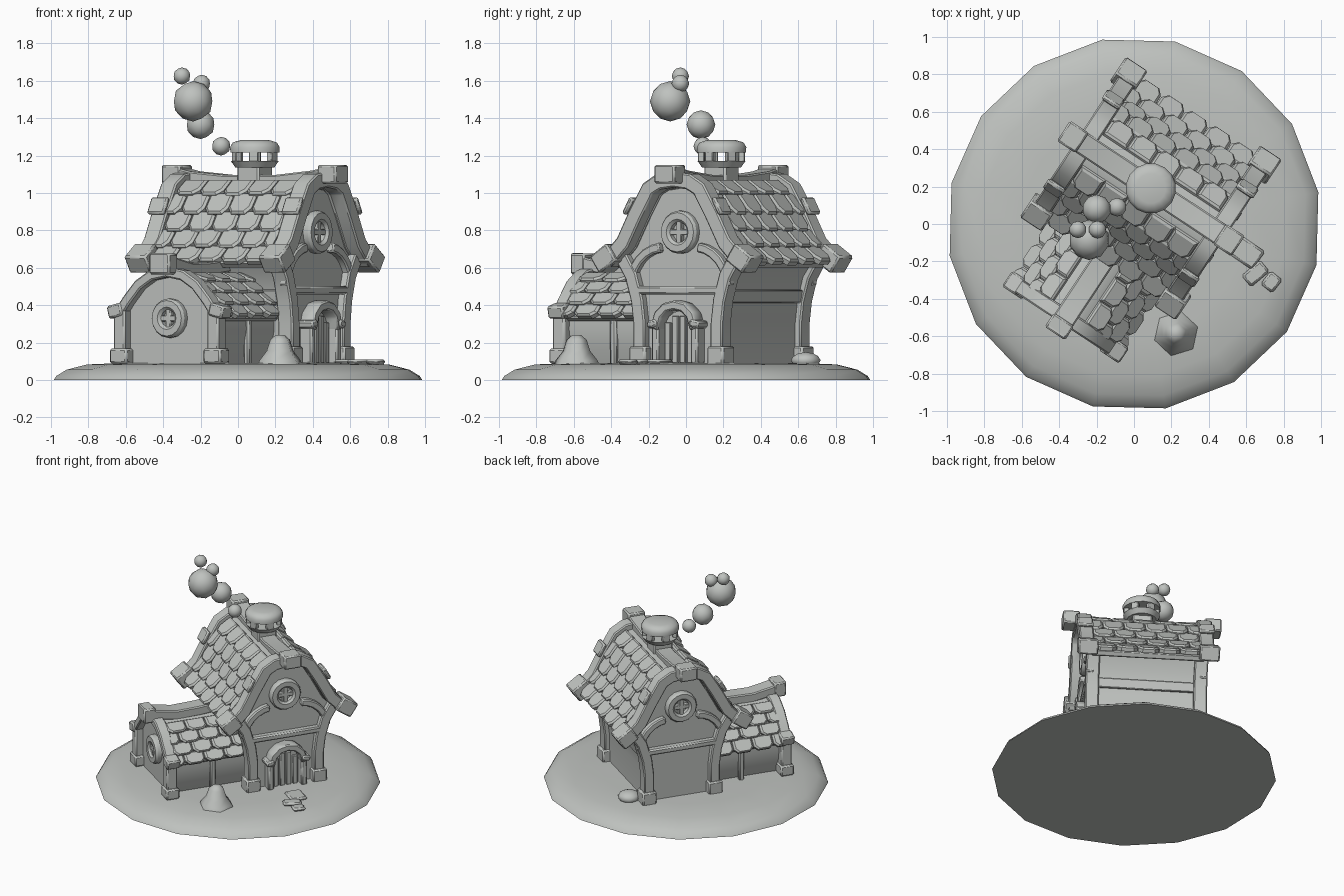
import bpy, bmesh, math, random
from mathutils import Matrix, Vector

if "Cube" in bpy.data.objects:
    bpy.data.objects.remove(bpy.data.objects["Cube"])

random.seed(4)
stone = bpy.data.materials.new("pale_grey")
stone.diffuse_color = (0.52, 0.54, 0.52, 1)
stone.use_nodes = True
stone.node_tree.nodes["Principled BSDF"].inputs["Base Color"].default_value = stone.diffuse_color

# house frame: x = ridge direction out of the front gable, y = across
H = Matrix.Translation((0.09, 0.19, 0)) @ Matrix.Rotation(math.radians(-33.5), 4, 'Z')
BACK = H @ Matrix.Rotation(math.pi, 4, 'Z')
W = H @ Matrix.Rotation(-math.pi / 2, 4, 'Z')      # wing frame
I = Matrix.Identity(4)


def finish(name, bm, M=I, bevel=0.0, angle=32):
    bmesh.ops.recalc_face_normals(bm, faces=bm.faces[:])
    me = bpy.data.meshes.new(name)
    bm.to_mesh(me)
    bm.free()
    me.transform(M)
    me.materials.append(stone)
    me.shade_smooth()
    me.set_sharp_from_angle(angle=math.radians(angle))
    ob = bpy.data.objects.new(name, me)
    bpy.context.collection.objects.link(ob)
    if bevel:
        b = ob.modifiers.new("bevel", 'BEVEL')
        b.width, b.segments, b.limit_method = bevel, 1, 'ANGLE'
    return ob


def prism(name, pts, a, b, M, axis='x', bevel=0.0):
    """Extrude a closed polygon in the yz (or xz) plane from a to b."""
    bm = bmesh.new()
    put = (lambda t, p: (t, p[0], p[1])) if axis == 'x' else (lambda t, p: (p[0], t, p[1]))
    A = [bm.verts.new(put(a, p)) for p in pts]
    B = [bm.verts.new(put(b, p)) for p in pts]
    bm.faces.new(A)
    bm.faces.new(B[::-1])
    for i in range(len(pts)):
        j = (i + 1) % len(pts)
        bm.faces.new((A[i], A[j], B[j], B[i]))
    return finish(name, bm, M, bevel)


def offset(path, d):
    out = []
    for i, p in enumerate(path):
        q0, q1 = Vector(path[max(i - 1, 0)]), Vector(path[min(i + 1, len(path) - 1)])
        t = (q1 - q0).normalized()
        out.append((p[0] - t.y * d, p[1] + t.x * d))
    return out


def strip(name, path, thick, a, b, M, bevel=0.008):
    return prism(name, path + offset(path, -thick)[::-1], a, b, M, bevel=bevel)


def box(name, c, s, M, tilt=0.0, bevel=0.01):
    bm = bmesh.new()
    bmesh.ops.create_cube(bm, size=1)
    bm.transform(Matrix.Translation(c) @ Matrix.Rotation(tilt, 4, 'X') @ Matrix.Diagonal((*s, 1)))
    return finish(name, bm, M, bevel)


def lathe(name, prof, n, M=I, phase=0.0, angle=32):
    bm = bmesh.new()
    rings = [[bm.verts.new((r * math.cos(phase + 2 * math.pi * k / n),
                            r * math.sin(phase + 2 * math.pi * k / n), z)) for k in range(n)] for r, z in prof]
    for A, B in zip(rings, rings[1:]):
        for k in range(n):
            bm.faces.new((A[k], A[(k + 1) % n], B[(k + 1) % n], B[k]))
    bm.faces.new(rings[0])
    bm.faces.new(rings[-1])
    return finish(name, bm, M, 0, angle)


def ball(name, c, r, squash=(1, 1, 1), sub=2):
    bm = bmesh.new()
    bmesh.ops.create_icosphere(bm, subdivisions=sub, radius=r)
    return finish(name, bm, Matrix.Translation(c) @ Matrix.Diagonal((*squash, 1)), 0, 45)


def full(half):
    return [(-y, z) for y, z in half[:0:-1]] + half


def arc(cy, cz, r, a0, a1, n):
    return [(cy + r * math.cos(math.radians(a0 + (a1 - a0) * i / n)),
             cz + r * math.sin(math.radians(a0 + (a1 - a0) * i / n))) for i in range(n + 1)]


def tiles(name, path, rows, x0, x1, cols, M):
    """Staggered shield tiles down both slopes of a half roof path."""
    P = [Vector(p) for p in path]
    seg = [(b - a).length for a, b in zip(P, P[1:])]

    def at(s):
        for a, b, l in zip(P, P[1:], seg):
            if s <= l:
                return a.lerp(b, s / l)
            s -= l
        return P[-1] + (P[-1] - P[-2]).normalized() * s
    bm, w, L = bmesh.new(), (x1 - x0) / cols, sum(seg)
    shape = [(-.5, 0), (-.5, .72), (-.3, 1), (.3, 1), (.5, .72), (.5, 0)]
    for side in (1, -1):
        for k in range(rows):
            top, bot = at(k * L / rows), at((k + 1.22) * L / rows + random.uniform(-.006, .006))
            d = bot - top
            n = Vector((-d.y, d.x)).normalized()
            for c in range(cols + k % 2):
                cx = x0 + w * (c + (0 if k % 2 else .5))
                lift = random.uniform(.012, .022)
                rings = []
                for h, sc in ((-.01, .97), (.016, .97), (.027, .8)):
                    ring = []
                    for s, t in shape:
                        q = top + d * (.5 + (t - .5) * (sc + .02)) + n * (h + lift * t)
                        x = min(max(cx + s * w * sc, x0), x1)
                        ring.append(bm.verts.new((x, side * q.x, q.y)))
                    rings.append(ring)
                for A, B in zip(rings, rings[1:]):
                    for i in range(6):
                        bm.faces.new((A[i], A[(i + 1) % 6], B[(i + 1) % 6], B[i]))
                bm.faces.new(rings[0])
                bm.faces.new(rings[-1])
    finish(name, bm, M)


def window(name, x, z, r, M):
    bm = bmesh.new()
    prof, n = [(r - .04, 0), (r - .04, .03), (r - .025, .045), (r + .01, .045), (r + .02, .03), (r + .02, 0)], 16
    rings = [[bm.verts.new((x + d, q * math.cos(2 * math.pi * k / n), z + q * math.sin(2 * math.pi * k / n)))
              for k in range(n)] for q, d in prof]
    for A, B in zip(rings, rings[1:]):
        for k in range(n):
            bm.faces.new((A[k], A[(k + 1) % n], B[(k + 1) % n], B[k]))
    finish(name + "_ring", bm, M)
    box(name + "_bar_upright", (x + .015, 0, z), (.035, .032, 2 * r - .06), M, bevel=.004)
    box(name + "_bar_across", (x + .015, 0, z), (.033, 2 * r - .06, .032), M, bevel=.004)


# ground disc
lathe("ground", [(1, 0), (.985, .022), (.93, .055), (.82, .083), (.6, .092)], 16, phase=math.radians(9.8), angle=50)

# main house body and roof
board = [(0, 1.115), (.11, 1.1), (.195, 1.05), (.28, .91), (.36, .76), (.46, .66)]
roof = offset(board, -.045)
roof[0] = (0, 1.07)
wall = [(.25, .08), (.25, .3), (.265, .42), (.3, .55), (.375, .655)]
inner = offset(board, -.07)[:5]
inner[0] = (0, 1.045)
prism("house_walls", full(inner + wall[::-1]), -.385, .385, H)
strip("roof_shell", full(roof), .045, -.4, .4, H)
tiles("roof_tiles", roof[1:], 5, -.375, .375, 5, H)
sag = [(-.52, 1.145), (-.38, 1.115), (-.15, 1.095), (.15, 1.095), (.4, 1.12), (.56, 1.15)]
prism("ridge_beam", sag + [(x, z - .07) for x, z in sag[::-1]], -.06, .06, H, 'y', .008)

# gable timbers, front and back
for tag, M in (("front", H), ("back", BACK)):
    strip(tag + "_bargeboard", full(board), .085, .375, .475, M)
    box(tag + "_ridge_block", (.5, 0, 1.1), (.12, .13, .1), M)
    box(tag + "_cross_beam", (.395, 0, .48), (.07, .56, .045), M)
    window(tag + "_window", .385, .79, .095, M)
    for s in (1, -1):
        box(tag + "_eave_block", (.43, s * .435, .65), (.14, .13, .11), M, -s * .6)
        post = [(.285, .15), (.285, .3), (.3, .42), (.335, .54), (.41, .66)]
        strip(tag + "_post", [(s * y, z) for y, z in post], -.075 * s, .335, .43, M)
        box(tag + "_foot", (.385, s * .25, .13), (.12, .105, .1), M)
        box(tag + "_post_cap", (.43, s * .285, .93), (.11, .03, .1), M, s * .5)
        a = arc(.1, .5, .185, 0, 85, 6)
        strip(tag + "_brace", [(s * y, z) for y, z in a], .05 * s, .375, .425, M)
for s in (1, -1):
    box("side_rail", (0, s * .272, .45), (.7, .04, .07), H, -s * .2, .005)

# front door
prism("door", [(-.1, .09)] + arc(0, .27, .1, 180, 0, 8) + [(.1, .09)], .38, .4, H)
for i in range(4):
    y = -.072 + .048 * i
    box("door_plank", (.405, y, .09 + (.27 - .07 * abs(i - 1.5) / 2) / 2), (.025, .036, .27 - .035 * abs(i - 1.5)), H, 0, .004)
strip("door_arch", full([(0, .425), (.07, .41), (.125, .36), (.15, .28)]), .05, .38, .47, H)
for s in (1, -1):
    box("door_jamb", (.42, s * .125, .19), (.08, .045, .21), H)
    box("door_cap", (.425, s * .135, .3), (.11, .06, .04), H, -s * .2)

# side wing
wboard = [(0, .605), (.11, .585), (.2, .53), (.28, .44), (.345, .35)]
wroof = offset(wboard, -.03)
wroof[0] = (0, .575)
winner = offset(wboard, -.05)[:4]
winner[0] = (0, .555)
prism("wing_walls", full(winner + [(.285, .36), (.29, .27), (.27, .17), (.24, .08)]), .15, .81, W)
strip("wing_roof_shell", full(wroof), .035, .15, .81, W)
tiles("wing_roof_tiles", wroof[1:], 4, .2, .8, 4, W)
strip("wing_bargeboard", full(wboard), .055, .785, .865, W)
wsag = [(.3, .65), (.5, .63), (.68, .625), (.82, .65), (.93, .68)]
prism("wing_ridge_beam", wsag + [(x, z - .07) for x, z in wsag[::-1]], -.06, .06, W, 'y', .008)
box("wing_ridge_block", (.885, 0, .62), (.09, .13, .11), W)
window("wing_window", .81, .33, .085, W)
for s in (1, -1):
    box("wing_post", (.825, s * .3, .24), (.08, .075, .28), W)
    box("wing_foot", (.825, s * .3, .128), (.1, .11, .08), W)
    box("wing_eave_block", (.825, s * .325, .37), (.1, .09, .07), W, -s * .25)
    box("wing_side_post", (.5, s * .285, .23), (.04, .035, .3), W)

# chimney with an open lantern cap
box("chimney_stem", (0, 0, 1.04), (.14, .14, .22), H)
lathe("chimney_tray", [(.07, 1.135), (.105, 1.135), (.13, 1.17), (.07, 1.17)], 16, H)
lathe("chimney_lid", [(.133, 1.215), (.135, 1.245), (.12, 1.27), (.08, 1.282)], 16, H, angle=50)
for k in range(6):
    box("chimney_pillar", (.108, 0, 1.193), (.035, .05, .06), H @ Matrix.Rotation(k * math.pi / 3, 4, 'Z'), 0, .004)

# smoke puffs
for c, r in (((-.09, .09, 1.25), .05), ((-.2, .08, 1.365), .077), ((-.24, -.085, 1.49), .108),
             ((-.3, -.03, 1.625), .046), ((-.195, -.03, 1.585), .047)):
    ball("smoke_puff", c, r)

# haystack-shaped rock, small rock and stepping stones
lathe("pointed_rock", [(.125, .08), (.115, .105), (.075, .155), (.055, .215), (.025, .24)], 6,
      Matrix.Translation((.225, -.585, 0)), .3, 60)
ball("small_rock", (.04, .64, .105), .08, (1, 1, .55))
for x, y, sx, sy, a in ((.605, -.155, .15, .12, -.6), (.65, -.265, .13, .08, .7), (.735, -.31, .09, .08, .9)):
    box("stepping_stone", (0, 0, .097), (sx, sy, .026),
        Matrix.Translation((x, y, 0)) @ Matrix.Rotation(a, 4, 'Z'), 0, .012)
